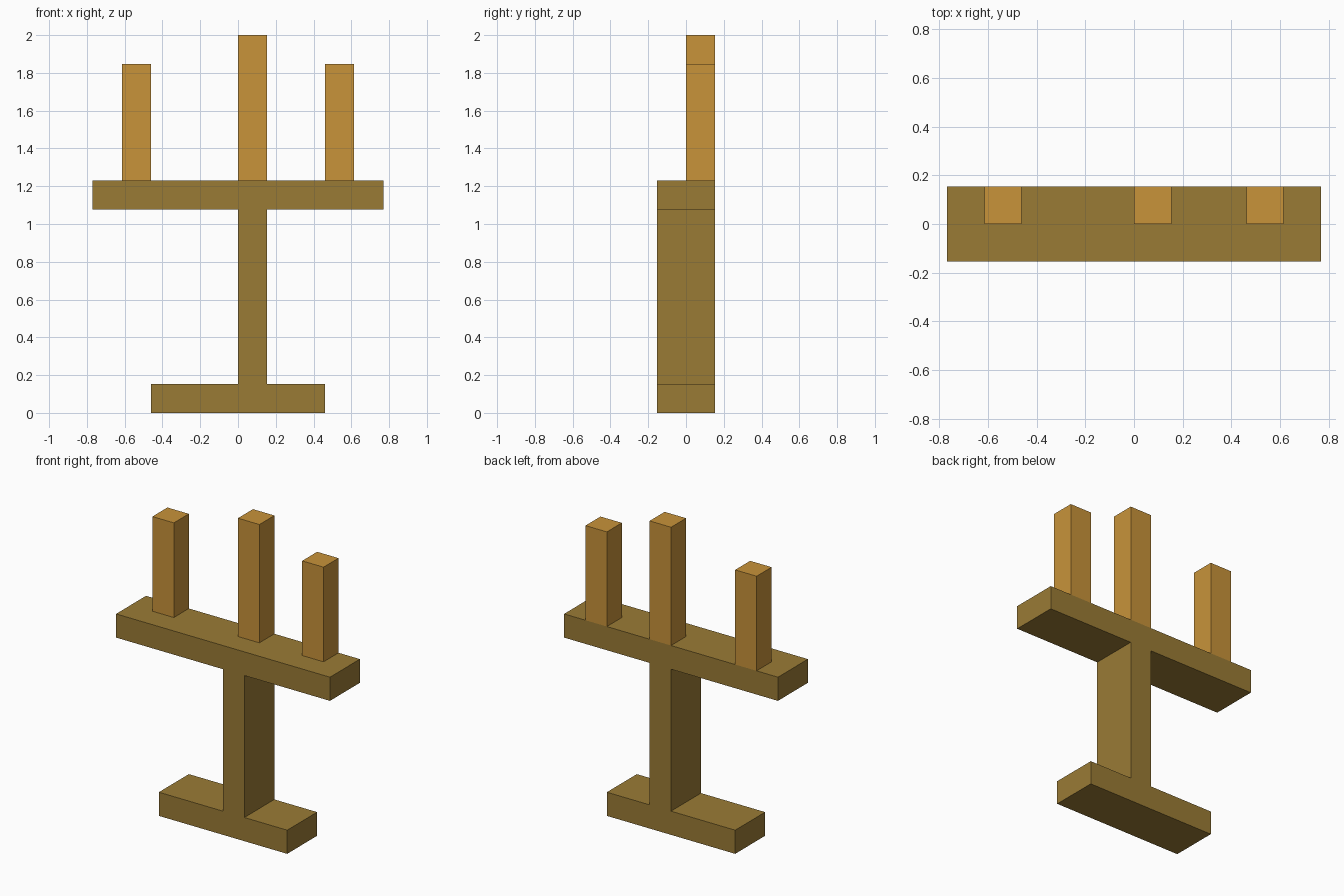
import bpy
import bmesh

if "Cube" in bpy.data.objects:
    bpy.data.objects.remove(bpy.data.objects["Cube"])

U = 2 / 13  # block unit: the model is 13 units tall


def material(name, color):
    m = bpy.data.materials.new(name)
    m.diffuse_color = (*color, 1)
    m.use_nodes = True
    m.node_tree.nodes["Principled BSDF"].inputs["Base Color"].default_value = m.diffuse_color
    return m


brass = material("dark_brass", (0.323, 0.198, 0.036))
wax = material("amber_wax", (0.578, 0.292, 0.042))


def extrude_profile(name, profile, y0, y1, mat):
    """Extrude an XZ outline (in block units) from y0 to y1."""
    bm = bmesh.new()
    face = bm.faces.new([bm.verts.new((x * U, y0 * U, z * U)) for x, z in profile])
    ext = bmesh.ops.extrude_face_region(bm, geom=[face])
    verts = [g for g in ext["geom"] if isinstance(g, bmesh.types.BMVert)]
    bmesh.ops.translate(bm, verts=verts, vec=(0, (y1 - y0) * U, 0))
    bmesh.ops.recalc_face_normals(bm, faces=bm.faces)
    mesh = bpy.data.meshes.new(name)
    bm.to_mesh(mesh)
    bm.free()
    mesh.materials.append(mat)
    obj = bpy.data.objects.new(name, mesh)
    bpy.context.collection.objects.link(obj)
    return obj


# Stand: foot, off-centre stem and crossbar in one outline
stand = [(-3, 0), (3, 0), (3, 1), (1, 1), (1, 7), (5, 7),
         (5, 8), (-5, 8), (-5, 7), (0, 7), (0, 1), (-3, 1)]
extrude_profile("candle_stand", stand, -1, 1, brass)

# Candles: flush with the back of the crossbar, the middle one taller
for name, x, top in (("left_candle", -4, 12), ("middle_candle", 0, 13), ("right_candle", 3, 12)):
    extrude_profile(name, [(x, 8), (x + 1, 8), (x + 1, top), (x, top)], 0, 1, wax)
